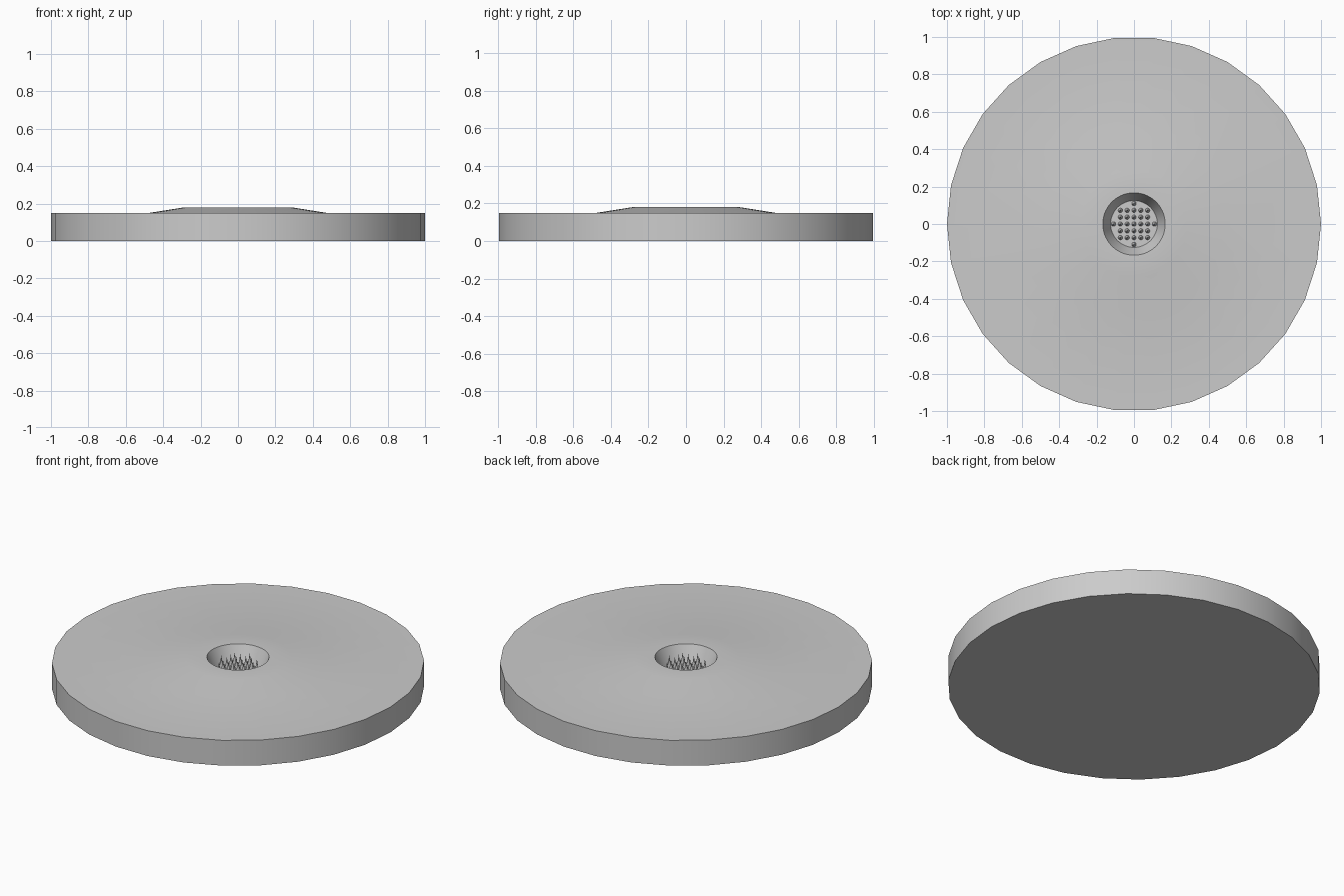
import bpy, bmesh
from math import cos, sin, pi

if "Cube" in bpy.data.objects:
    bpy.data.objects.remove(bpy.data.objects["Cube"])


def finish(name, bm):
    bmesh.ops.recalc_face_normals(bm, faces=bm.faces)
    me = bpy.data.meshes.new(name)
    bm.to_mesh(me)
    bm.free()
    ob = bpy.data.objects.new(name, me)
    bpy.context.collection.objects.link(ob)
    bpy.context.view_layer.objects.active = ob
    ob.select_set(True)
    bpy.ops.object.shade_smooth_by_angle(angle=0.5)
    ob.select_set(False)
    return ob


def ring(bm, r, z, n):
    vs = [bm.verts.new((r * cos(2 * pi * i / n), r * sin(2 * pi * i / n), z)) for i in range(n)]
    edges = [bm.edges.new((vs[i], vs[(i + 1) % n])) for i in range(n)]
    return vs, edges


def bridge(bm, a, b):
    n = len(a)
    for i in range(n):
        j = (i + 1) % n
        bm.faces.new((a[i], a[j], b[j], b[i]))


# 30-sided disc whose top is joined to a round raised hub with a sunken cup
FLOOR = 0.08
bm = bmesh.new()
bottom, _ = ring(bm, 1.0, 0, 30)
rim, rim_edges = ring(bm, 1.0, 0.15, 30)
bm.faces.new(bottom)
bridge(bm, bottom, rim)
prev, hub_edges = ring(bm, 0.475, 0.15, 60)
bmesh.ops.bridge_loops(bm, edges=rim_edges + hub_edges)
for r, z in [(0.285, 0.18), (0.167, 0.18), (0.125, FLOOR)]:
    cur, _ = ring(bm, r, z, 60)
    bridge(bm, prev, cur)
    prev = cur
bm.faces.new(prev)
finish("disc_body", bm)

# Spikes on a square grid, clipped to the round cup floor
STEP, HEIGHT = 0.0365, 0.08
bm = bmesh.new()
for i in range(-3, 4):
    for j in range(-3, 4):
        if i * i + j * j > 9:
            continue
        base, _ = ring(bm, 0.012, FLOOR, 12)
        tip = bm.verts.new((0, 0, FLOOR + HEIGHT))
        for k in range(12):
            bm.faces.new((base[k], base[(k + 1) % 12], tip))
        for v in base + [tip]:
            v.co.x += i * STEP
            v.co.y += j * STEP
finish("cup_spikes", bm)
